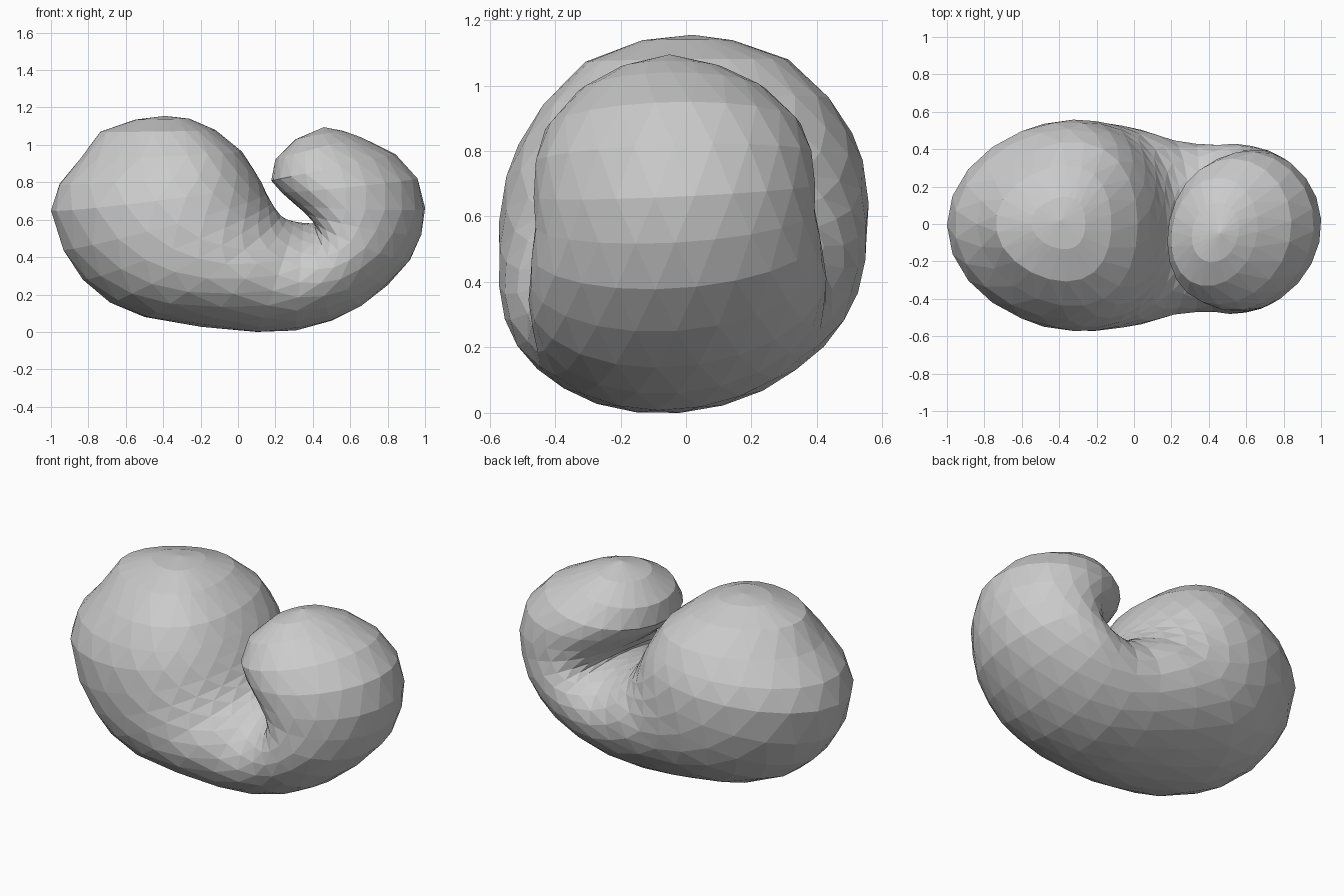
import bpy, bmesh
from math import sin, cos, pi
from mathutils import Vector

cube = bpy.data.objects.get("Cube")
if cube:
    bpy.data.objects.remove(cube)

SIDES = 22

# Sections along the curl: inner x, inner z, outer x, outer z, half width
sections = [
    (-.26, 1.14, -.55, 1.135, .14),
    (-.12, 1.08, -.74, 1.07, .31),
    (.02, .965, -.84, .93, .44),
    (.085, .87, -.96, .79, .51),
    (.125, .80, -1.0, .65, .55),
    (.155, .74, -.94, .44, .565),
    (.18, .69, -.83, .28, .565),
    (.20, .66, -.69, .16, .56),
    (.23, .62, -.50, .08, .545),
    (.26, .60, -.20, .03, .52),
    (.30, .59, .10, .00, .47),
    (.35, .58, .31, .01, .45),
    (.39, .58, .50, .06, .45),
    (.41, .58, .66, .14, .455),
    (.41, .59, .80, .25, .45),
    (.39, .61, .92, .38, .44),
    (.35, .65, .98, .52, .43),
    (.30, .69, 1.0, .66, .43),
    (.23, .75, .96, .82, .425),
    (.18, .81, .84, .95, .39),
    (.20, .92, .66, 1.04, .29),
    (.31, 1.03, .56, 1.075, .16),
]
LAST = len(sections) - 1
poles = [Vector((-.39, .02, 1.155)), Vector((.46, -.05, 1.095))]


# Curled body: rings bridged from the big lobe round to the small lobe
bm = bmesh.new()
rings = []
for i, (ix, iz, ox, oz, width) in enumerate(sections):
    inner, outer = Vector((ix, 0, iz)), Vector((ox, 0, oz))
    mid, half = (inner + outer) / 2, (inner - outer) / 2
    t = i / LAST
    egg = .24 * max(0, 1 - 2 * t) + .12 * max(0, sin(2 * pi * (t - .5)))  # fuller inner side
    shift = .005 - .05 * t                 # small lobe sits a little forward
    twist = .12 * max(0, 2 * t - 1)        # small lobe is turned slightly
    tilt = .08 * sin(pi * t)               # belly rises towards the back
    ring = []
    for k in range(SIDES):
        a = 2 * pi * (k + .5 * (i % 2)) / SIDES
        c, y = cos(a), width * sin(a)
        p = mid + half * (c + egg * (1 - c * c))
        ring.append(bm.verts.new(p + Vector((twist * y, shift + y, tilt * y))))
    rings.append(ring)

for i, (a, b) in enumerate(zip(rings, rings[1:])):
    for k in range(SIDES):
        n = (k + 1) % SIDES
        if i % 2 == 0:
            bm.faces.new((a[k], a[n], b[k]))
            bm.faces.new((a[n], b[n], b[k]))
        else:
            bm.faces.new((a[k], a[n], b[n]))
            bm.faces.new((a[k], b[n], b[k]))

# Rounded ends
for ring, pole in zip((rings[0], rings[-1]), poles):
    tip = bm.verts.new(pole)
    for k in range(SIDES):
        bm.faces.new((ring[k], ring[(k + 1) % SIDES], tip))

bmesh.ops.recalc_face_normals(bm, faces=bm.faces)
mesh = bpy.data.meshes.new("curled_body")
bm.to_mesh(mesh)
bm.free()
body = bpy.data.objects.new("curled_body", mesh)
bpy.context.collection.objects.link(body)

# Plain grey surface
grey = bpy.data.materials.new("plain_grey")
grey.use_nodes = True
colour = (.6, .6, .6, 1)
grey.diffuse_color = colour
grey.node_tree.nodes["Principled BSDF"].inputs["Base Color"].default_value = colour
mesh.materials.append(grey)
